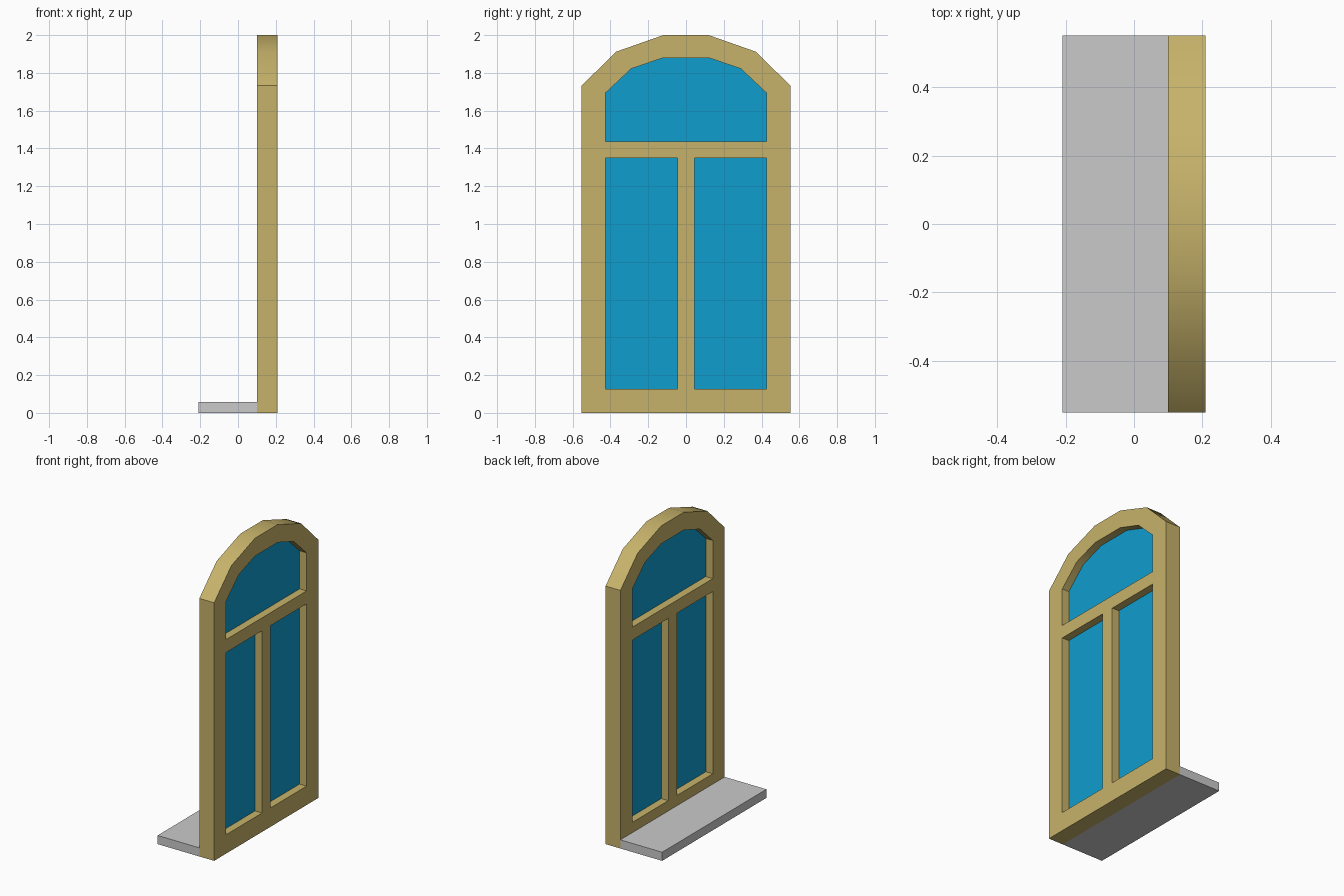
import bpy
import bmesh
import math

if "Cube" in bpy.data.objects:
    bpy.data.objects.remove(bpy.data.objects["Cube"])


def material(name, rgb):
    m = bpy.data.materials.new(name)
    m.diffuse_color = (*rgb, 1.0)
    m.use_nodes = True
    m.node_tree.nodes["Principled BSDF"].inputs["Base Color"].default_value = m.diffuse_color
    return m


wood = material("tan_frame", (0.57, 0.45, 0.145))
blue = material("blue_glass", (0.005, 0.34, 0.62))
stone = material("light_grey_sill", (0.59, 0.59, 0.59))


def mirrored(half):
    """Close a right-hand half profile (y, z) across y = 0."""
    return half + [(-y, z) for y, z in reversed(half)]


def panel(name, loops, x, thickness, mat):
    """Flat panel in the YZ plane; loops after the first are holes."""
    bm = bmesh.new()
    edges = []
    for loop in loops:
        vs = [bm.verts.new((x, y, z)) for y, z in loop]
        edges += [bm.edges.new((vs[i - 1], vs[i])) for i in range(len(vs))]
    bmesh.ops.triangle_fill(bm, use_beauty=True, edges=edges, normal=(1, 0, 0))
    bmesh.ops.recalc_face_normals(bm, faces=bm.faces[:])
    mesh = bpy.data.meshes.new(name)
    bm.to_mesh(mesh)
    bm.free()
    mesh.materials.append(mat)
    ob = bpy.data.objects.new(name, mesh)
    bpy.context.collection.objects.link(ob)
    bpy.ops.object.select_all(action='DESELECT')
    bpy.context.view_layer.objects.active = ob
    ob.select_set(True)
    mod = ob.modifiers.new("thickness", 'SOLIDIFY')
    mod.thickness = thickness
    mod.offset = 0
    bpy.ops.object.modifier_apply(modifier=mod.name)
    bpy.ops.object.shade_smooth_by_angle(angle=math.radians(30))
    return ob


# Profiles: arched outline, arched light and two casement openings
outline = mirrored([(0.553, 0.0), (0.553, 1.732), (0.37, 1.912), (0.12, 2.0)])
arch_light = mirrored([(0.427, 1.437), (0.427, 1.693), (0.29, 1.822), (0.12, 1.88)])
right_light = [(0.045, 0.127), (0.427, 0.127), (0.427, 1.35), (0.045, 1.35)]
left_light = [(-y, z) for y, z in right_light]

# Frame with its mullion and transom
mid_x = 0.155
panel("window_frame", [outline, arch_light, right_light, left_light], mid_x, 0.11, wood)

# Glass panes set halfway through the frame
for name, loop in (("arched_pane", arch_light), ("right_pane", right_light),
                   ("left_pane", left_light)):
    panel(name, [loop], mid_x, 0.006, blue)

# Sill board
bpy.ops.mesh.primitive_cube_add(size=1, location=(-0.055, 0, 0.029))
sill = bpy.context.object
sill.name = "window_sill"
sill.scale = (0.31, 1.106, 0.058)
sill.data.materials.append(stone)
